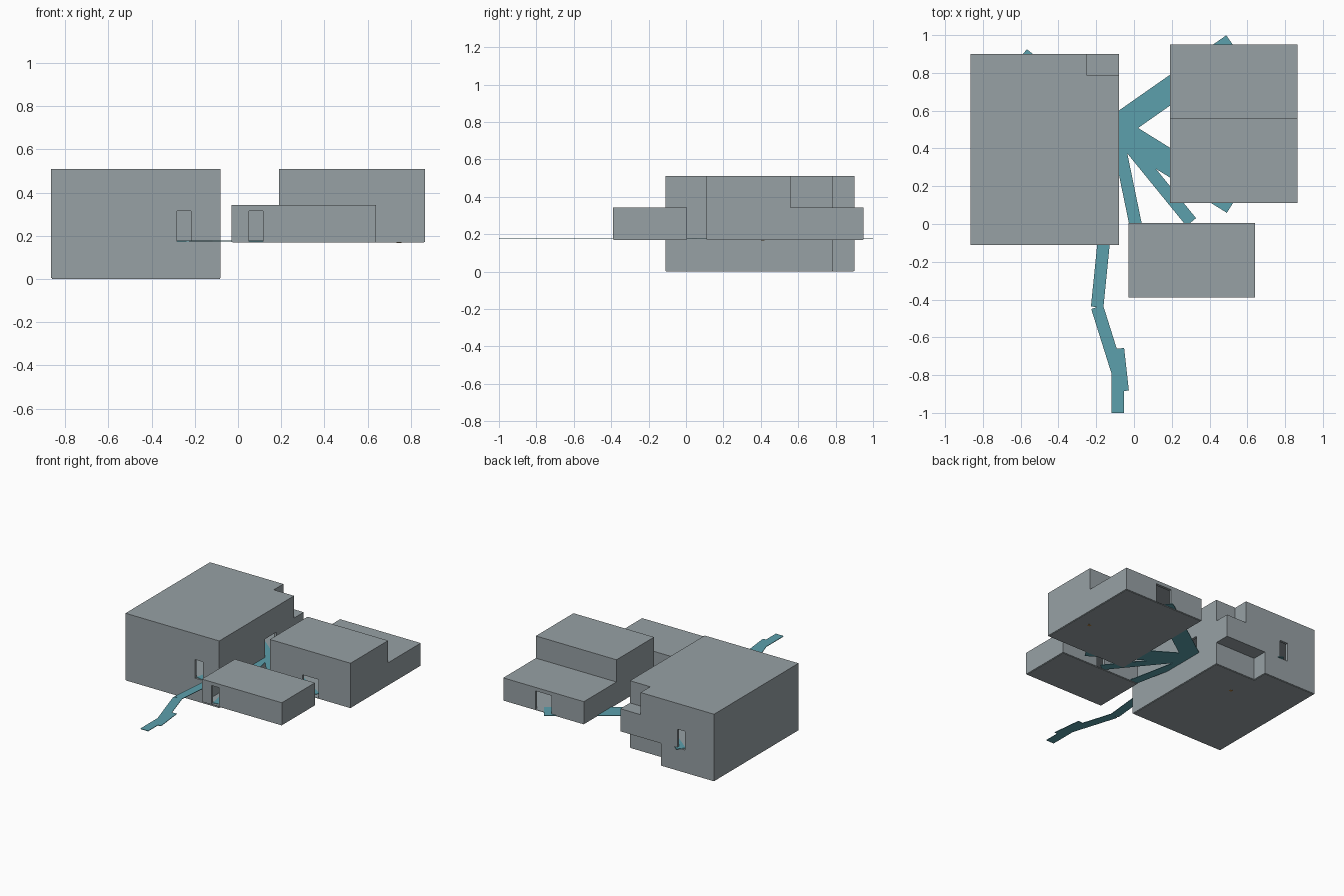
import bpy
from math import atan2, hypot

if "Cube" in bpy.data.objects:
    bpy.data.objects.remove(bpy.data.objects["Cube"], do_unlink=True)


def material(name, rgb):
    mat = bpy.data.materials.new(name)
    mat.use_nodes = True
    colour = (*rgb, 1)
    mat.diffuse_color = colour
    mat.node_tree.nodes["Principled BSDF"].inputs["Base Color"].default_value = colour
    return mat


GREY = material("stone grey", (0.31, 0.355, 0.375))
TEAL = material("path teal", (0.107, 0.352, 0.413))
ORANGE = material("amber", (0.4, 0.2, 0.05))


def box(name, x, y, z, mat):
    """Box from its (low, high) range on each axis."""
    bpy.ops.mesh.primitive_cube_add(size=1, location=[sum(r) / 2 for r in (x, y, z)])
    ob = bpy.context.object
    ob.name = name
    ob.scale = [r[1] - r[0] for r in (x, y, z)]
    bpy.ops.object.transform_apply(location=False, rotation=False, scale=True)
    ob.data.materials.append(mat)
    return ob


def carve(ob, x, y, z):
    """Cut a box out of an object."""
    cutter = box("cutter", x, y, z, GREY)
    cutter.hide_render = True
    mod = ob.modifiers.new("cut", "BOOLEAN")
    mod.operation = "DIFFERENCE"
    mod.solver = "EXACT"
    mod.object = cutter
    bpy.context.view_layer.objects.active = ob
    bpy.ops.object.modifier_apply(modifier=mod.name)
    bpy.data.objects.remove(cutter, do_unlink=True)


FLOOR, STOREY, ROOF, DOOR_TOP = 0.174, 0.342, 0.51, 0.315
WALL, RIM = 0.02, 0.004


def building(name, x, y, bottom, top, notches, doors):
    """Hollow block with step notches; doors are (axis, wall position, centre, width)."""
    body = box(name, x, y, (bottom + RIM, top), GREY)
    for notch in notches:
        carve(body, *notch)
    inset = [(r[0] + WALL, r[1] - WALL) for r in (x, y)]
    carve(body, *inset, (FLOOR, STOREY - 0.01))
    for axis, wall, centre, width in doors:
        across = (centre - width / 2, centre + width / 2)
        through = (wall - 0.03, wall + 0.03)
        pair = (through, across) if axis == "x" else (across, through)
        carve(body, *pair, (FLOOR, DOOR_TOP))
    return body


def plinth(name, x, y, bottom):
    box(name, (x[0] + RIM, x[1] - RIM), (y[0] + RIM, y[1] - RIM),
        (bottom, bottom + RIM), GREY)


NARROW, WIDE = 0.066, 0.134

# Large hall, with a stepped back corner
hx, hy = (-0.865, -0.08), (-0.11, 0.9)
building("large_hall", hx, hy, 0, ROOF,
         [((-0.25, 0), (0.785, 1), (STOREY, 1)),
          ((-0.42, 0), (0.785, 1), (-1, 0.171))],
         [("y", hy[0], -0.25, NARROW), ("y", hy[1], -0.59, NARROW),
          ("x", hx[1], 0.505, WIDE)])
plinth("large_hall_base", hx, (hy[0], 0.785), 0)
plinth("large_hall_base_back", (hx[0], -0.42), (0.77, hy[1]), 0)

# Two level house
tx, ty = (0.19, 0.865), (0.11, 0.95)
building("stepped_house", tx, ty, 0.168, ROOF,
         [((0, 1), (0.56, 1.1), (STOREY, 1))],
         [("y", ty[0], 0.53, WIDE), ("y", ty[1], 0.53, WIDE)])
plinth("stepped_house_base", tx, ty, 0.168)

# Low house
lx, ly = (-0.03, 0.64), (-0.39, 0.005)
building("low_house", lx, ly, 0.168, STOREY, [],
         [("y", ly[0], 0.083, NARROW), ("y", ly[1], 0.303, NARROW)])
plinth("low_house_base", lx, ly, 0.168)


# Paths: straight strips joining the doors
def path(name, start, end, width):
    dx, dy = end[0] - start[0], end[1] - start[1]
    half = hypot(dx, dy) / 2
    ob = box(name, (-half, half), (-width / 2, width / 2), (0.173, 0.177), TEAL)
    ob.location.x = (start[0] + end[0]) / 2
    ob.location.y = (start[1] + end[1]) / 2
    ob.rotation_euler.z = atan2(dy, dx)


hub, bend, fork = (-0.1, 0.505), (-0.195, -0.44), (-0.085, -0.79)
path("path_to_house_back", hub, (0.527, 0.944), WIDE)
path("path_to_house_front", hub, (0.527, 0.116), WIDE)
path("path_through_low_house", (-0.085, 0.45), (0.083, -0.365), NARROW)
path("path_to_low_house", hub, (0.303, 0.01), NARROW)
path("path_to_hall_back", hub, (-0.588, 0.9), NARROW)
path("path_to_hall_front", hub, (-0.25, -0.1), NARROW)
path("entry_path_inner", bend, hub, NARROW)
path("entry_path_middle", bend, fork, NARROW)
path("entry_path_side", (-0.085, -0.66), (-0.06, -0.885), NARROW)
path("entry_path_end", fork, (-0.085, -1), NARROW)

# Small amber marks under the floors
for name, x, y, z in (("hall_mark", -0.39, 0.57, 0), ("house_mark", 0.745, 0.41, 0.168)):
    box(name, (x - 0.012, x + 0.012), (y - 0.01, y + 0.01), (z - 0.0005, z + 0.002), ORANGE)
